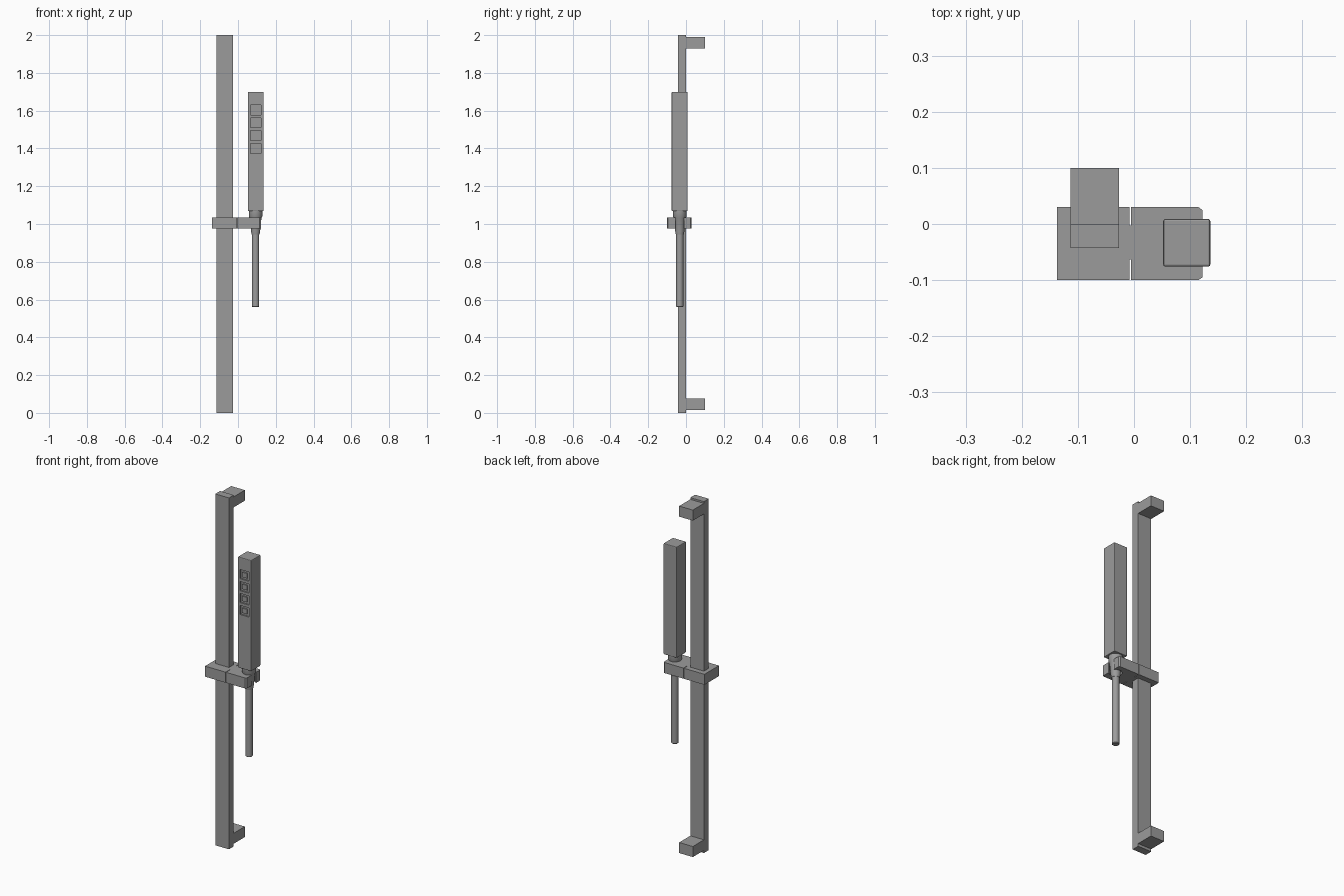
import bpy, bmesh, math

if "Cube" in bpy.data.objects:
    bpy.data.objects.remove(bpy.data.objects["Cube"])

metal = bpy.data.materials.new("grey metal")
metal.diffuse_color = (0.33, 0.33, 0.33, 1)
metal.use_nodes = True
metal.node_tree.nodes["Principled BSDF"].inputs["Base Color"].default_value = metal.diffuse_color

CX, CY = 0.093, -0.033  # axis of the hand shower


def finish(name, bm):
    bmesh.ops.recalc_face_normals(bm, faces=bm.faces)
    me = bpy.data.meshes.new(name)
    bm.to_mesh(me)
    bm.free()
    me.materials.append(metal)
    ob = bpy.data.objects.new(name, me)
    bpy.context.collection.objects.link(ob)
    return ob


def box(name, x, y, z, bevel=0):
    bm = bmesh.new()
    bmesh.ops.create_cube(bm, size=1)
    for v in bm.verts:
        for i, (lo, hi) in enumerate((x, y, z)):
            v.co[i] = lo if v.co[i] < 0 else hi
    if bevel:
        bmesh.ops.bevel(bm, geom=bm.edges[:], offset=bevel, segments=2,
                        affect='EDGES', profile=0.5)
    return finish(name, bm)


def prism(name, outline, z0, z1):
    bm = bmesh.new()
    f = bm.faces.new([bm.verts.new((px, py, z0)) for px, py in outline])
    r = bmesh.ops.extrude_face_region(bm, geom=[f])
    for v in r["geom"]:
        if isinstance(v, bmesh.types.BMVert):
            v.co.z = z1
    return finish(name, bm)


def turned(name, profile, n=32):
    # closed lathe shape from (radius, z) pairs
    bm = bmesh.new()
    rings = [[bm.verts.new((CX + r * math.cos(2 * math.pi * k / n),
                            CY + r * math.sin(2 * math.pi * k / n), z))
              for k in range(n)] for r, z in profile]
    for a, b in zip(rings, rings[1:]):
        for k in range(n):
            bm.faces.new((a[k], a[(k + 1) % n], b[(k + 1) % n], b[k]))
    bm.faces.new(rings[0])
    bm.faces.new(rings[-1])
    ob = finish(name, bm)
    bpy.context.view_layer.objects.active = ob
    ob.select_set(True)
    bpy.ops.object.shade_smooth_by_angle(angle=math.radians(30))
    ob.select_set(False)
    return ob


# rail with its two wall brackets
RX = (-0.113, -0.027)
box("rail", RX, (-0.043, 0), (0, 2))
for name, z in (("lower", 0.015), ("upper", 1.93)):
    box(name + "_wall_bracket", RX, (0, 0.1), (z, z + 0.06))

# slider around the rail, joined to the holder
box("slider", (-0.137, -0.008), (-0.1, 0.03), (0.975, 1.035))
box("pivot", (-0.009, -0.004), (-0.063, -0.003), (0.975, 1.035))

# holder: block with a round seat that opens to the right
R, HALF, END = 0.033, 0.022, 0.122
a0 = math.asin(HALF / R)
seat = [(CX + R * math.cos(a0 + (2 * math.pi - 2 * a0) * k / 20),
         CY + R * math.sin(a0 + (2 * math.pi - 2 * a0) * k / 20)) for k in range(21)]
outline = [(-0.005, 0.03), (0.115, 0.03), (END, 0.025), (END, CY + HALF)] + seat + [
    (END, CY - HALF), (END, -0.095), (0.115, -0.1), (-0.005, -0.1)]
prism("holder", outline, 0.975, 1.035)

# hand shower body with four square nozzle recesses on the front
body = box("shower_head", (0.052, 0.136), (-0.076, 0.009), (1.068, 1.70), 0.004)
mx = (0.052 + 0.136) / 2
for i in range(4):
    z = 1.40 + i * 0.068
    cut = box("recess_cutter", (mx - 0.028, mx + 0.028), (-0.1, -0.068), (z - 0.026, z + 0.026))
    cut.hide_render = True
    mod = body.modifiers.new("recess", 'BOOLEAN')
    mod.object, mod.operation, mod.solver = cut, 'DIFFERENCE', 'EXACT'
    bpy.context.view_layer.objects.active = body
    bpy.ops.object.modifier_apply(modifier=mod.name)
    bpy.data.objects.remove(cut)
    box("nozzle_plate", (mx - 0.015, mx + 0.015), (-0.075, -0.067), (z - 0.014, z + 0.014))

# collar, cone in the holder seat and slim tube below
turned("neck", [(0.021, 0.945), (0.024, 0.96), (0.031, 1.03), (0.036, 1.04), (0.036, 1.07)])
turned("handle_tube", [(0.016, 0.56), (0.019, 0.563), (0.019, 0.96)])
